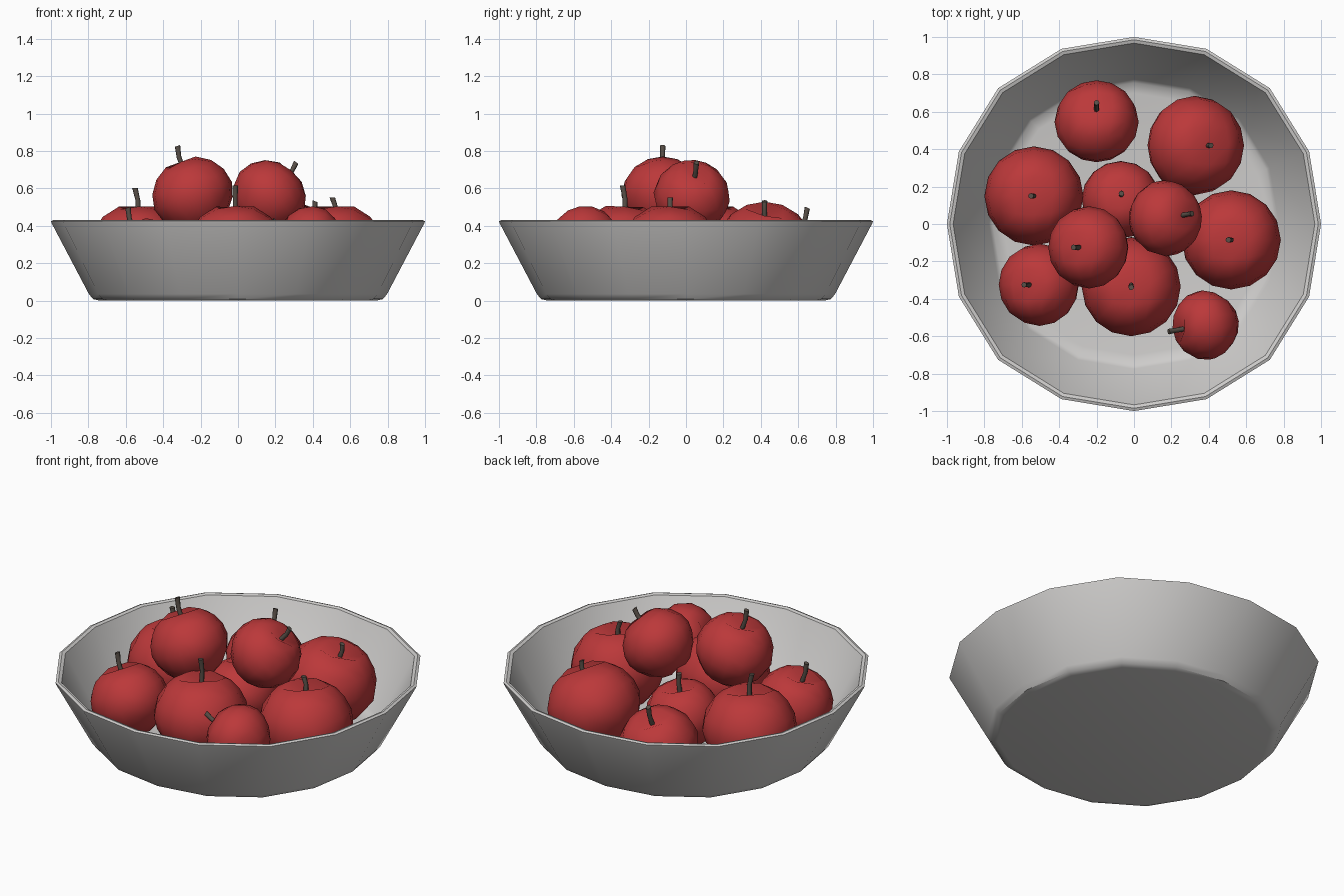
import bpy, bmesh, math
from mathutils import Vector, Quaternion, Matrix

if "Cube" in bpy.data.objects:
    bpy.data.objects.remove(bpy.data.objects["Cube"])


def material(name, color):
    m = bpy.data.materials.new(name)
    m.diffuse_color = (*color, 1)
    m.use_nodes = True
    m.node_tree.nodes["Principled BSDF"].inputs["Base Color"].default_value = m.diffuse_color
    return m


RED = material("apple red", (0.50, 0.04, 0.042))
BROWN = material("stem brown", (0.10, 0.08, 0.065))
GREY = material("bowl grey", (0.62, 0.61, 0.60))


def add_object(name, bm, mat, angle, matrix=None):
    bmesh.ops.recalc_face_normals(bm, faces=bm.faces)
    me = bpy.data.meshes.new(name)
    bm.to_mesh(me)
    bm.free()
    me.materials.append(mat)
    ob = bpy.data.objects.new(name, me)
    bpy.context.collection.objects.link(ob)
    if matrix is not None:
        ob.matrix_world = matrix
    bpy.ops.object.select_all(action='DESELECT')
    ob.select_set(True)
    bpy.context.view_layer.objects.active = ob
    bpy.ops.object.shade_smooth_by_angle(angle=math.radians(angle))
    return ob


def bridge_rings(bm, rings):
    """Join a list of point rings into a closed skin with end caps."""
    rings = [[bm.verts.new(p) for p in ring] for ring in rings]
    n = len(rings[0])
    for a, b in zip(rings, rings[1:]):
        for i in range(n):
            j = (i + 1) % n
            bm.faces.new((a[i], a[j], b[j], b[i]))
    bm.faces.new(rings[0])
    bm.faces.new(rings[-1])


# Bowl: 16 sides, slightly squared, with rounded foot and thin rim
def bowl_ring(r, z, n=16):
    pts = []
    for i in range(n):
        a = 2 * math.pi * i / n
        k = r * (1 + 0.027 * math.sin(2 * a) ** 2)
        pts.append((k * math.cos(a), k * math.sin(a), z))
    return pts


profile = [(0.74, 0.0), (0.775, 0.008), (0.797, 0.035), (0.997, 0.415),
           (1.0, 0.425), (0.985, 0.431), (0.967, 0.425),
           (0.775, 0.062), (0.755, 0.042), (0.70, 0.032)]
bm = bmesh.new()
bridge_rings(bm, [bowl_ring(r, z) for r, z in profile])
add_object("bowl", bm, GREY, 38)


# Apple body: rounded cube, tapered below, dimpled at both poles
def apple_body():
    bm = bmesh.new()
    bmesh.ops.create_cube(bm, size=2)
    bmesh.ops.subdivide_edges(bm, edges=bm.edges[:], cuts=3, use_grid_fill=True)
    for v in bm.verts:
        d = Vector([math.tan(c * math.pi / 4) for c in v.co]).normalized()
        taper = 1 - 0.12 * max(0, -d.z)
        z = d.z * 0.95
        if d.z > 0.99:
            z = 0.70
        elif d.z < -0.99:
            z = -0.84
        v.co = (d.x * taper, d.y * taper, z)
    return bm


# Stem: thin tube with a slight bend
def apple_stem(tip, radius):
    path = [(0, 0.62), (0.0, 0.62 + (tip - 0.62) * 0.6), (-0.06, tip)]
    rings = []
    for k, (x, z) in enumerate(path):
        r = radius * (1, 0.95, 1.1)[k]
        rings.append([(x + r * math.cos(math.pi * i / 4), r * math.sin(math.pi * i / 4), z)
                      for i in range(8)])
    bm = bmesh.new()
    bridge_rings(bm, rings)
    return bm


# x, y, z, radius, lean angle, lean direction, stem tip height (in radii)
apples = [
    (-0.20, 0.545, 0.23, 0.225, 24, 90, 1.27),
    (0.325, 0.42, 0.275, 0.265, 22, 0, 1.02),
    (-0.535, 0.15, 0.27, 0.265, 0, 0, 1.25),
    (-0.07, 0.13, 0.22, 0.21, 10, 85, 1.25),
    (0.52, -0.085, 0.27, 0.265, 0, 0, 1.06),
    (-0.505, -0.325, 0.23, 0.22, 20, 180, 1.27),
    (-0.015, -0.335, 0.27, 0.265, 2, 90, 1.30),
    (0.385, -0.54, 0.32, 0.188, 65, 190, 1.22),
    (-0.24, -0.125, 0.56, 0.22, 20, 180, 1.27),
    (0.163, 0.03, 0.553, 0.205, 42, 10, 1.16),
]
for n, (x, y, z, r, lean, direction, tip) in enumerate(apples, 1):
    a = math.radians(direction)
    q = Quaternion((-math.sin(a), math.cos(a), 0), math.radians(lean))
    body = Matrix.Translation((x, y, z)) @ q.to_matrix().to_4x4() @ Matrix.Scale(r, 4)
    add_object(f"apple_{n}", apple_body(), RED, 80, body)
    stem = body @ Matrix.Rotation(a, 4, 'Z')
    add_object(f"apple_stem_{n}", apple_stem(tip, 0.0135 / r), BROWN, 50, stem)
